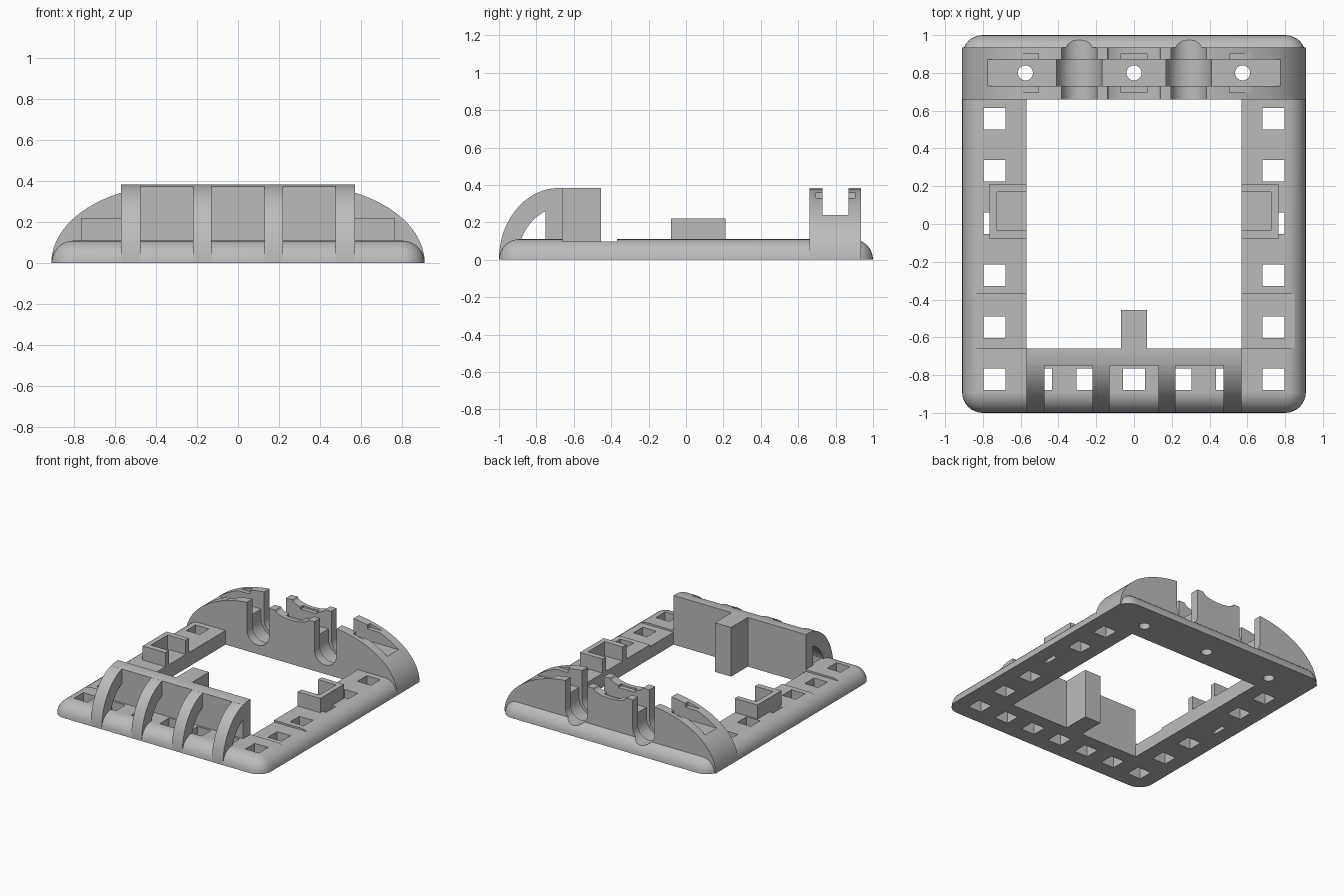
import bpy, bmesh
from math import sin, cos, pi

if "Cube" in bpy.data.objects:
    bpy.data.objects.remove(bpy.data.objects["Cube"])

grey = bpy.data.materials.new("light_grey")
grey.use_nodes = True
GREY = (0.5, 0.5, 0.5, 1)
grey.diffuse_color = GREY
grey.node_tree.nodes["Principled BSDF"].inputs["Base Color"].default_value = GREY


def make(name, bm):
    bmesh.ops.recalc_face_normals(bm, faces=bm.faces)
    mesh = bpy.data.meshes.new(name)
    bm.to_mesh(mesh)
    bm.free()
    mesh.materials.append(grey)
    ob = bpy.data.objects.new(name, mesh)
    bpy.context.collection.objects.link(ob)
    return ob


def box(name, x0, x1, y0, y1, z0, z1):
    bm = bmesh.new()
    bmesh.ops.create_cube(bm, size=1)
    for v in bm.verts:
        v.co.x = x0 if v.co.x < 0 else x1
        v.co.y = y0 if v.co.y < 0 else y1
        v.co.z = z0 if v.co.z < 0 else z1
    return make(name, bm)


def prism(name, outline, axis, lo, hi):
    """Extrude a closed 2D outline along the x, y or z axis."""
    place = {"x": lambda a, b, d: (d, a, b),
             "y": lambda a, b, d: (a, d, b),
             "z": lambda a, b, d: (a, b, d)}[axis]
    bm = bmesh.new()
    ends = [[bm.verts.new(place(a, b, d)) for a, b in outline] for d in (lo, hi)]
    n = len(outline)
    for end in ends:
        bm.faces.new(end)
    for i in range(n):
        j = (i + 1) % n
        bm.faces.new((ends[0][i], ends[0][j], ends[1][j], ends[1][i]))
    return make(name, bm)


def arc(cx, cy, rx, ry, a0, a1, n=16):
    return [(cx + rx * cos(a0 + (a1 - a0) * i / n),
             cy + ry * sin(a0 + (a1 - a0) * i / n)) for i in range(n + 1)]


def combine(target, tool, operation="DIFFERENCE"):
    mod = target.modifiers.new("combine", "BOOLEAN")
    mod.object, mod.operation, mod.solver = tool, operation, "EXACT"
    bpy.context.view_layer.objects.active = target
    bpy.ops.object.modifier_apply(modifier=mod.name)
    bpy.data.objects.remove(tool)


# Base plate with a quarter-round outer edge
W, L, H = 0.91, 1.0, 0.11
bm = bmesh.new()
rings, STEPS = [], 8
for k in range(STEPS + 1):
    t = pi / 2 * k / STEPS * 0.99
    ring = []
    for q, (sx, sy) in enumerate([(1, 1), (-1, 1), (-1, -1), (1, -1)]):
        corner = arc(sx * (W - H), sy * (L - H), H * cos(t), H * cos(t),
                     q * pi / 2, (q + 1) * pi / 2, 8)
        ring += [bm.verts.new((x, y, H * sin(t))) for x, y in corner]
    rings.append(ring)
for low, high in zip(rings, rings[1:]):
    for i in range(len(low)):
        j = (i + 1) % len(low)
        bm.faces.new((low[i], low[j], high[j], high[i]))
bm.faces.new(rings[0])
bm.faces.new(rings[-1])
base = make("base_frame", bm)

# Central opening and shallow recess on the side rails
combine(base, box("cut", -0.57, 0.57, -0.66, 0.66, -1, 1))
combine(base, box("cut", -0.85, 0.85, -0.66, -0.37, 0.096, 1))

# Square holes along the sides and the front
spots = [(s * 0.738, -0.823 + 0.276 * i) for s in (-1, 1) for i in range(6)]
spots += [(0.246 * i, -0.823) for i in range(-2, 3)]
for x, y in spots:
    combine(base, box("cut", x - 0.058, x + 0.058, y - 0.057, y + 0.057, -1, 1))

# Rear arched bulkhead with a dip in the middle of its crest
TOP = 0.383
right = arc(0.3, 0, 0.61, TOP, 0, pi / 2, 24)
dip = [(0.14 * cos(pi * i / 10), TOP - 0.042 * sin(pi * i / 10)) for i in range(11)]
left = [(-x, z) for x, z in reversed(right)]
combine(base, prism("bulkhead", right + dip + left, "y", 0.66, 0.935), "UNION")

# Cable slots, with a wider groove at mid thickness
for s in (-1, 1):
    for r, y0, y1 in ((0.095, 0.6, 1.1), (0.12, 0.73, 0.87)):
        slot = [(s * 0.29 - r, 0.6)] + arc(s * 0.29, 0.165, r, r, pi, 2 * pi)
        slot.append((s * 0.29 + r, 0.6))
        combine(base, prism("cut", slot, "y", y0, y1))

# Long channel, clip pockets and screw holes
combine(base, box("cut", -0.775, 0.775, 0.73, 0.87, 0.24, 1))
for x in (-0.575, 0, 0.575):
    combine(base, box("cut", x - 0.07, x + 0.07, 0.695, 0.903, 0.33, 0.362))
    combine(base, prism("cut", arc(x, 0.8, 0.04, 0.04, 0, 2 * pi, 24)[:-1], "z", -1, 1))

# Front wall with a rounded top edge, and the tab behind it
crest = [p for p in arc(-0.68, 0, 0.32, TOP, pi, pi / 2, 24) if p[0] > -0.75]
wall = [(-0.66, 0), (-0.75, 0), (-0.75, 0.374)] + crest + [(-0.66, TOP)]
front_wall = prism("front_wall", wall, "x", -0.57, 0.57)
box("wall_tab", -0.07, 0.07, -0.67, -0.455, 0, TOP)

# Curved ribs in front of the wall
outer = [p for p in arc(-0.68, 0, 0.32, TOP, pi, pi / 2, 24) if p[0] < -0.74]
inner = [p for p in arc(-0.66, 0, 0.24, 0.28, pi / 2, pi, 24) if p[0] < -0.74]
rib = outer + [(-0.74, 0.375)] + [(-0.74, 0.264)] + inner
ribs = []
for i, (x0, x1) in enumerate([(-0.57, -0.475), (-0.22, -0.13), (0.13, 0.22), (0.475, 0.57)]):
    ribs.append(prism("front_rib_%d" % (i + 1), rib, "x", x0, x1))

# Side brackets, open toward the middle
for s, side in ((-1, "right"), (1, "left")):
    xs = sorted((s * 0.57, s * 0.765))
    bracket = box(side + "_bracket", *xs, -0.08, 0.212, 0, 0.22)
    xs = sorted((s * 0.5, s * 0.725))
    combine(bracket, box("cut", *xs, -0.035, 0.17, H, 1))

# Smooth the curved surfaces, keep the edges crisp
bpy.ops.object.select_all(action="DESELECT")
for ob in [base, front_wall] + ribs:
    ob.select_set(True)
bpy.context.view_layer.objects.active = base
bpy.ops.object.shade_smooth_by_angle(angle=pi / 7)
